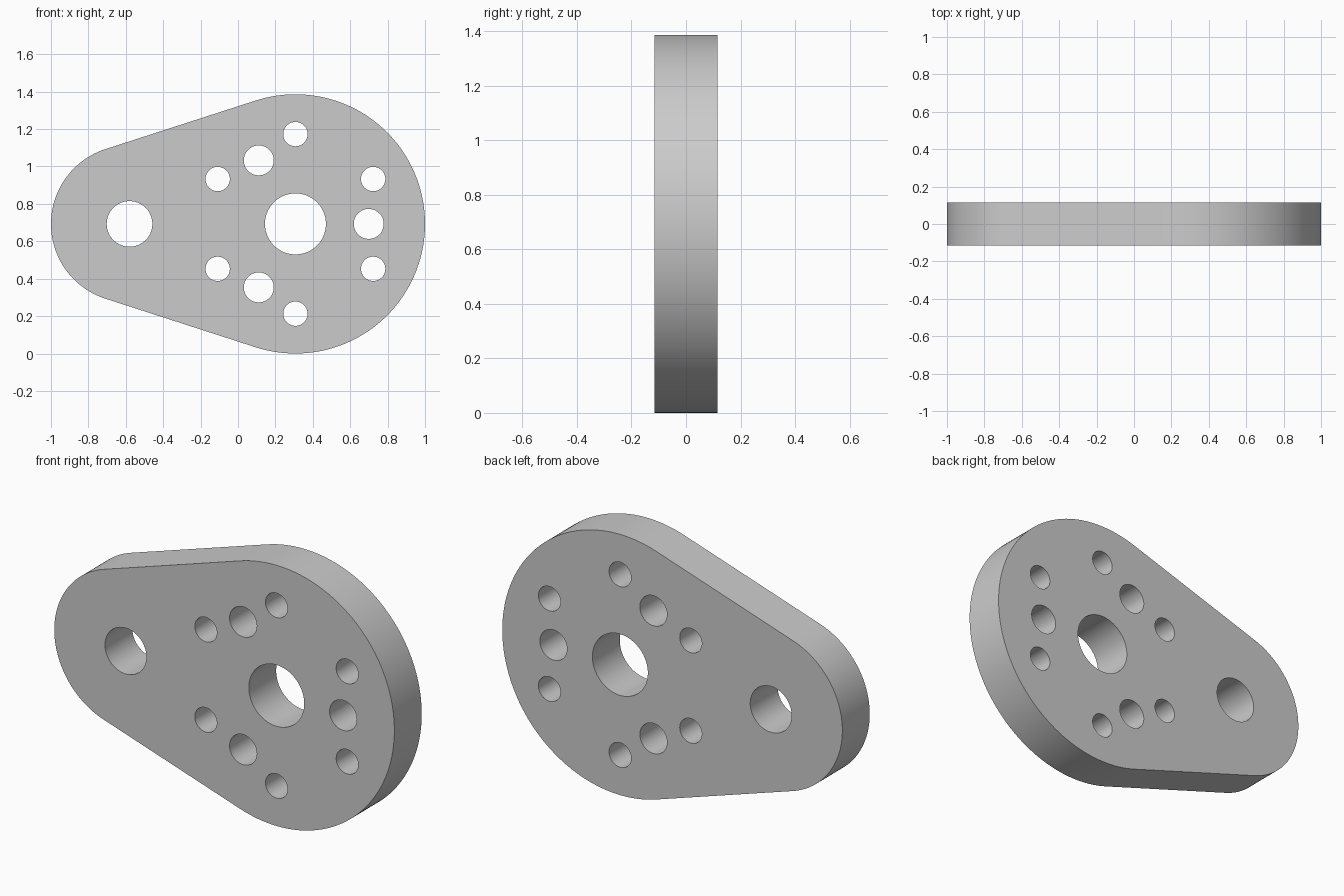
import bpy
import bmesh
from math import acos, cos, pi, radians, sin
from mathutils import Vector

cube = bpy.data.objects.get("Cube")
if cube:
    bpy.data.objects.remove(cube, do_unlink=True)

THICK = 0.23
BIG_R, SMALL_R = 0.693, 0.42
MID_Z = BIG_R
BIG_X, SMALL_X = 1 - BIG_R, -1 + SMALL_R


def arc(x, z, r, start, end, steps):
    """Points on an arc in the front plane."""
    return [Vector((x + r * cos(a), -THICK / 2, z + r * sin(a)))
            for a in (start + (end - start) * i / steps for i in range(steps + 1))]


def circle(x, z, r, steps=64):
    return arc(x, z, r, 0, 2 * pi, steps)[:-1]


def ring(cx, r, dist, count, first):
    """Equally spaced holes around the main bore."""
    angles = [first + 2 * pi * i / count for i in range(count)]
    return [circle(cx + dist * cos(a), MID_Z + dist * sin(a), r) for a in angles]


# Outline: two arcs joined by their common tangents
tangent = acos((SMALL_R - BIG_R) / (BIG_X - SMALL_X))
tangent = acos((BIG_R - SMALL_R) / (SMALL_X - BIG_X))
outline = (arc(BIG_X, MID_Z, BIG_R, -tangent, tangent, 96)
           + arc(SMALL_X, MID_Z, SMALL_R, tangent, 2 * pi - tangent, 64))

# Holes: main bore, pivot hole, three medium and six small holes
loops = [outline, circle(BIG_X, MID_Z, 0.163, 96), circle(SMALL_X, MID_Z, 0.122)]
loops += ring(BIG_X, 0.08, 0.392, 3, 0)
loops += ring(BIG_X, 0.065, 0.48, 6, radians(30))

# Fill the profile and extrude it to a plate
bm = bmesh.new()
edges = []
for points in loops:
    verts = [bm.verts.new(p) for p in points]
    edges += [bm.edges.new((v, verts[i - 1])) for i, v in enumerate(verts)]
bmesh.ops.triangle_fill(bm, edges=edges, use_beauty=True, normal=(0, -1, 0))
extruded = bmesh.ops.extrude_face_region(bm, geom=bm.faces[:], use_keep_orig=True)
moved = [g for g in extruded["geom"] if isinstance(g, bmesh.types.BMVert)]
bmesh.ops.translate(bm, verts=moved, vec=(0, THICK, 0))
bmesh.ops.recalc_face_normals(bm, faces=bm.faces[:])

mesh = bpy.data.meshes.new("mounting_plate")
bm.to_mesh(mesh)
bm.free()
plate = bpy.data.objects.new("mounting_plate", mesh)
bpy.context.collection.objects.link(plate)

# Plain grey finish
grey = bpy.data.materials.new("light_grey")
grey.use_nodes = True
colour = (0.6, 0.6, 0.6, 1)
grey.diffuse_color = colour
grey.node_tree.nodes["Principled BSDF"].inputs["Base Color"].default_value = colour
mesh.materials.append(grey)

# Smooth walls with crisp rims
bpy.ops.object.select_all(action="DESELECT")
plate.select_set(True)
bpy.context.view_layer.objects.active = plate
bpy.ops.object.shade_smooth_by_angle(angle=radians(30))
